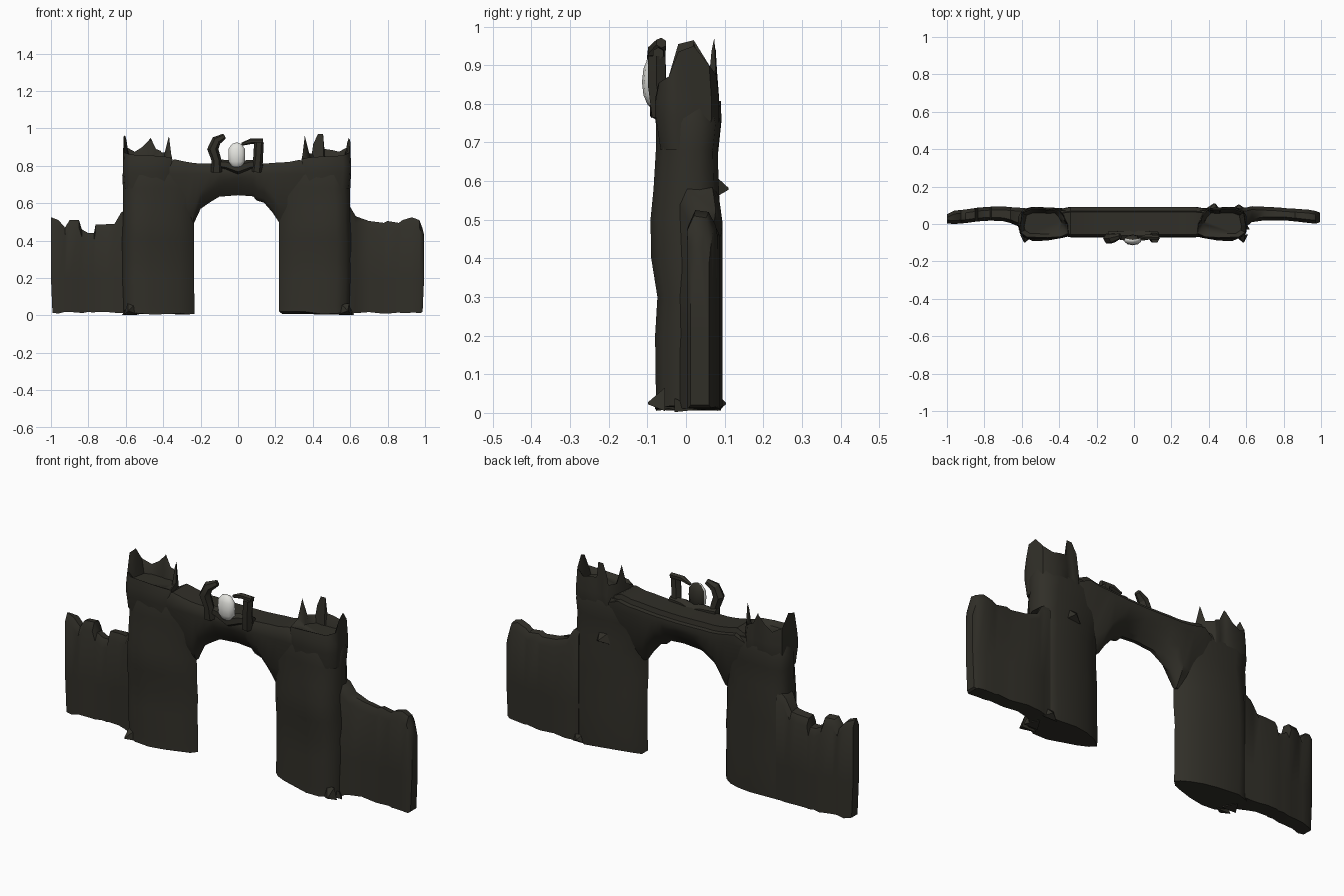
import bpy, bmesh, math, random
from mathutils import Vector

random.seed(4)


def material(name, rgb):
    m = bpy.data.materials.new(name)
    m.diffuse_color = (*rgb, 1)
    return m


STONE = material("dark_stone", (0.030, 0.028, 0.021))
PALE = material("pale_orb", (0.78, 0.78, 0.74))


def finish(bm, name, mats=(STONE,), angle=40):
    bmesh.ops.recalc_face_normals(bm, faces=bm.faces)
    me = bpy.data.meshes.new(name)
    bm.to_mesh(me)
    bm.free()
    for m in mats:
        me.materials.append(m)
    ob = bpy.data.objects.new(name, me)
    bpy.context.collection.objects.link(ob)
    bpy.ops.object.select_all(action='DESELECT')
    ob.select_set(True)
    bpy.context.view_layer.objects.active = ob
    bpy.ops.object.shade_smooth_by_angle(angle=math.radians(angle))
    return ob


def loft(name, rings, angle=40):
    """Skin a list of equal-length closed rings and cap both ends."""
    bm = bmesh.new()
    vs = [[bm.verts.new(p) for p in r] for r in rings]
    n = len(vs[0])
    for a, b in zip(vs, vs[1:]):
        for i in range(n):
            j = (i + 1) % n
            bm.faces.new((a[i], a[j], b[j], b[i]))
    bm.faces.new(vs[0])
    bm.faces.new(vs[-1])
    return finish(bm, name, angle=angle)


def tube(name, path, sides=6):
    """Tapered horn along points (x, y, z, radius) in a roughly xz plane."""
    pts = [Vector(p[:3]) for p in path]
    rings = []
    for i, p in enumerate(path):
        t = (pts[min(i + 1, len(pts) - 1)] - pts[max(i - 1, 0)]).normalized()
        u = t.cross(Vector((0, 1, 0))).normalized()
        w = t.cross(u)
        rings.append([pts[i] + p[3] * (u * math.cos(a) + w * math.sin(a))
                      for a in (2 * math.pi * k / sides for k in range(sides))])
    return loft(name, rings, angle=30)


# Pillars: (z, inner x, outer x, front y, back y); the section tapers to a thin inner edge
LEVELS = [(0.012, 0.218, 0.60, -0.08, 0.09), (0.05, 0.218, 0.60, -0.078, 0.092),
          (0.2, 0.22, 0.605, -0.08, 0.092), (0.3, 0.22, 0.605, -0.074, 0.09),
          (0.4, 0.22, 0.605, -0.09, 0.09), (0.5, 0.22, 0.60, -0.092, 0.09),
          (0.58, 0.21, 0.60, -0.084, 0.085), (0.68, 0.16, 0.60, -0.078, 0.082),
          (0.75, 0.14, 0.604, -0.078, 0.09), (0.80, 0.14, 0.59, -0.062, 0.075)]
SECTION = [(0, 0.48), (0.07, 0.34), (0.2, 0.2), (0.38, 0.1), (0.6, 0.02), (0.8, 0),
           (0.93, 0.12), (1, 0.42), (1, 0.7), (0.95, 0.92), (0.8, 1), (0.5, 0.97),
           (0.3, 0.89), (0.15, 0.77), (0.05, 0.62)]
for side, s, grow in (("left", -1, 0.015), ("right", 1, 0)):
    rings = []
    for k, (z, xi, xo, yf, yb) in enumerate(LEVELS):
        xi, xo = xi + grow, xo + grow
        rings.append([(s * (xi + u * (xo - xi)), yf + v * (yb - yf),
                       z + (random.uniform(-0.008, 0.012) if k == 0 else 0))
                      for u, v in SECTION])
    loft(side + "_pillar", rings, 50)

# Hollow broken crowns: (x, y, left height, right height) around the rim
RIM = [(0.34, -0.05, .84, .835), (0.345, 0.0, .86, .86), (0.357, 0.02, .96, .96),
       (0.367, 0.045, .875, .87), (0.395, 0.075, .87, .865), (0.402, 0.078, .88, .915),
       (0.427, 0.073, .89, .97), (0.455, 0.073, .95, .97), (0.462, 0.077, .94, .89),
       (0.50, 0.078, .90, .885), (0.54, 0.078, .875, .875), (0.585, 0.06, .90, .90),
       (0.592, 0.02, .965, .95), (0.60, -0.02, .955, .935), (0.595, -0.045, .87, .87),
       (0.56, -0.07, .86, .855), (0.45, -0.072, .855, .85), (0.38, -0.068, .85, .845)]
for side, s, col, shift in (("left", -1, 2, 0.012), ("right", 1, 3, 0)):
    def rim_ring(sx, sy, height):
        return [(s * (0.475 + shift + (p[0] - 0.475) * sx), 0.005 + (p[1] - 0.005) * sy,
                 height(p[col])) for p in RIM]
    loft(side + "_crown", [rim_ring(0.97, 0.94, lambda h: 0.68),
                           rim_ring(1.03, 1.11, lambda h: 0.765),
                           rim_ring(1.03, 1.11, lambda h: 0.81),
                           rim_ring(1.0, 1.0, lambda h: h),
                           rim_ring(0.93, 0.9, lambda h: 0.84 + (h - 0.84) * 0.75),
                           rim_ring(0.8, 0.75, lambda h: 0.832)], angle=50)

# Arched bridge: (x, underside z, top z); thin lower edge swelling to a cornice
SPAN = [(-0.40, 0.52, 0.80), (-0.34, 0.50, 0.835), (-0.28, 0.485, 0.822),
        (-0.237, 0.49, 0.815), (-0.20, 0.57, 0.812), (-0.15, 0.605, 0.812),
        (-0.10, 0.635, 0.81), (0, 0.643, 0.808), (0.08, 0.637, 0.81), (0.10, 0.615, 0.81),
        (0.14, 0.602, 0.812), (0.185, 0.55, 0.815), (0.218, 0.50, 0.818),
        (0.27, 0.485, 0.82), (0.33, 0.50, 0.832), (0.40, 0.52, 0.80)]
rings = []
for x, zb, zt in SPAN:
    k = 0.85 if abs(x) > 0.38 else 1          # tuck the ends inside the pillars
    h = 1 + max(0, 0.643 - zb) * 0.45         # longer taper at the haunches
    low = 0.6 if abs(x) > 0.25 else (0.8 if abs(x) > 0.21 else 1)
    sec = [(-0.005, zb), (-0.022 * low, zb + 0.022 * h), (-0.044 * low, zb + 0.055 * h),
           (-0.062 * low, zb + 0.09 * h), (-0.071, 0.757), (-0.069, zt - 0.025),
           (-0.055, zt), (0.064, zt), (0.069, zt - 0.025), (0.09, zt - 0.028),
           (0.092, 0.757), (0.08 * low, zb + 0.09 * h), (0.06 * low, zb + 0.055 * h),
           (0.035 * low, zb + 0.022 * h), (0.014, zb)]
    rings.append([(x, 0.01 + (y - 0.01) * k, z) for y, z in sec])
loft("arch_bridge", rings, 42)

# Broken side walls: (x, top z, front y, back y)
LEFT = [(-1, .525, .003, .052), (-.96, .51, .0, .072), (-.925, .47, .003, .075),
        (-.90, .51, .005, .078), (-.85, .51, .012, .085), (-.835, .46, .014, .088),
        (-.80, .44, .016, .09), (-.77, .44, .018, .092), (-.762, .485, .018, .093),
        (-.70, .488, .015, .094), (-.66, .49, .005, .09), (-.625, .55, -.01, .088),
        (-.58, .58, -.02, .085)]
RIGHT = [(.56, .60, -.02, .085), (.60, .58, -.015, .088), (.63, .53, .01, .095),
         (.70, .505, .02, .092), (.78, .495, .02, .088), (.80, .505, .02, .085),
         (.86, .495, .014, .082), (.88, .51, .012, .08), (.93, .525, .006, .077),
         (.97, .51, .002, .07), (.985, .47, .006, .064), (.995, .43, .012, .06)]
for name, wall in (("left_wall", LEFT), ("right_wall", RIGHT)):
    rings = []
    for x, zt, yf, yb in wall:
        z0 = 0.014 + random.uniform(-0.005, 0.006)
        xb = x - math.copysign(0.008, x) if abs(x) > 0.98 else x
        rings.append([(xb, yf, z0), (x, yf, 0.2), (x, yf, zt - 0.04),
                      (x, yf + 0.018, zt), (x, yb - 0.018, zt - 0.005), (x, yb, zt - 0.04),
                      (x, yb, 0.2), (xb, yb, z0)])
    loft(name, rings)


# Rubble shards at the pillar feet and one on the back
def shard(name, x, y, z, dx, dy, dz, w, h):
    base = [(x - w, y, z - h), (x + w, y, z - h), (x + w * 0.6, y, z + h), (x - w * 0.5, y, z + h)]
    tip = [(x + dx + (p[0] - x) * 0.1, y + dy, z + dz + (p[2] - z) * 0.1) for p in base]
    loft(name, [base, tip], angle=10)


for side, s in (("left", -1), ("right", 1)):
    shard(side + "_front_rubble", s * 0.57, -0.055, 0.035, s * 0.015, -0.043, -0.01, 0.04, 0.03)
    shard(side + "_foot_stone", s * 0.58, -0.03, 0.02, 0, 0.06, -0.01, 0.04, 0.018)
shard("back_rubble", 0.56, 0.08, 0.028, 0, 0.023, -0.004, 0.04, 0.024)
shard("back_shard", 0.42, 0.08, 0.585, 0.01, 0.03, -0.005, 0.04, 0.025)

# Claw mount around the orb
tube("left_claw", [(-.115, -.062, .77, .034), (-.115, -.075, .83, .026), (-.135, -.078, .89, .030),
                   (-.115, -.076, .935, .026), (-.074, -.064, .958, .015)])
tube("right_claw", [(.10, -.062, .77, .030), (.108, -.076, .85, .026), (.112, -.076, .925, .026)])
tube("right_claw_tip", [(.134, -.072, .93, .016), (.07, -.070, .932, .015), (.02, -.066, .915, .008)])
tube("orb_cradle", [(-.14, -.056, .815, .018), (-.06, -.062, .805, .028), (0, -.064, .785, .034),
                    (.06, -.062, .805, .028), (.13, -.056, .815, .018)])

# Oval orb, pale in front with a dark stone backing
bm = bmesh.new()
bmesh.ops.create_uvsphere(bm, u_segments=10, v_segments=6, radius=1)
for v in bm.verts:
    wide = 0.047 * (1.12 if 0.4 < abs(v.co.z) < 0.9 else 1)
    v.co = (-0.007 + v.co.x * wide, -0.085 + v.co.y * 0.029, 0.857 + v.co.z * 0.069)
for f in bm.faces:
    f.material_index = 1 if f.calc_center_median().y > -0.083 else 0
finish(bm, "orb", (PALE, STONE), 60)
